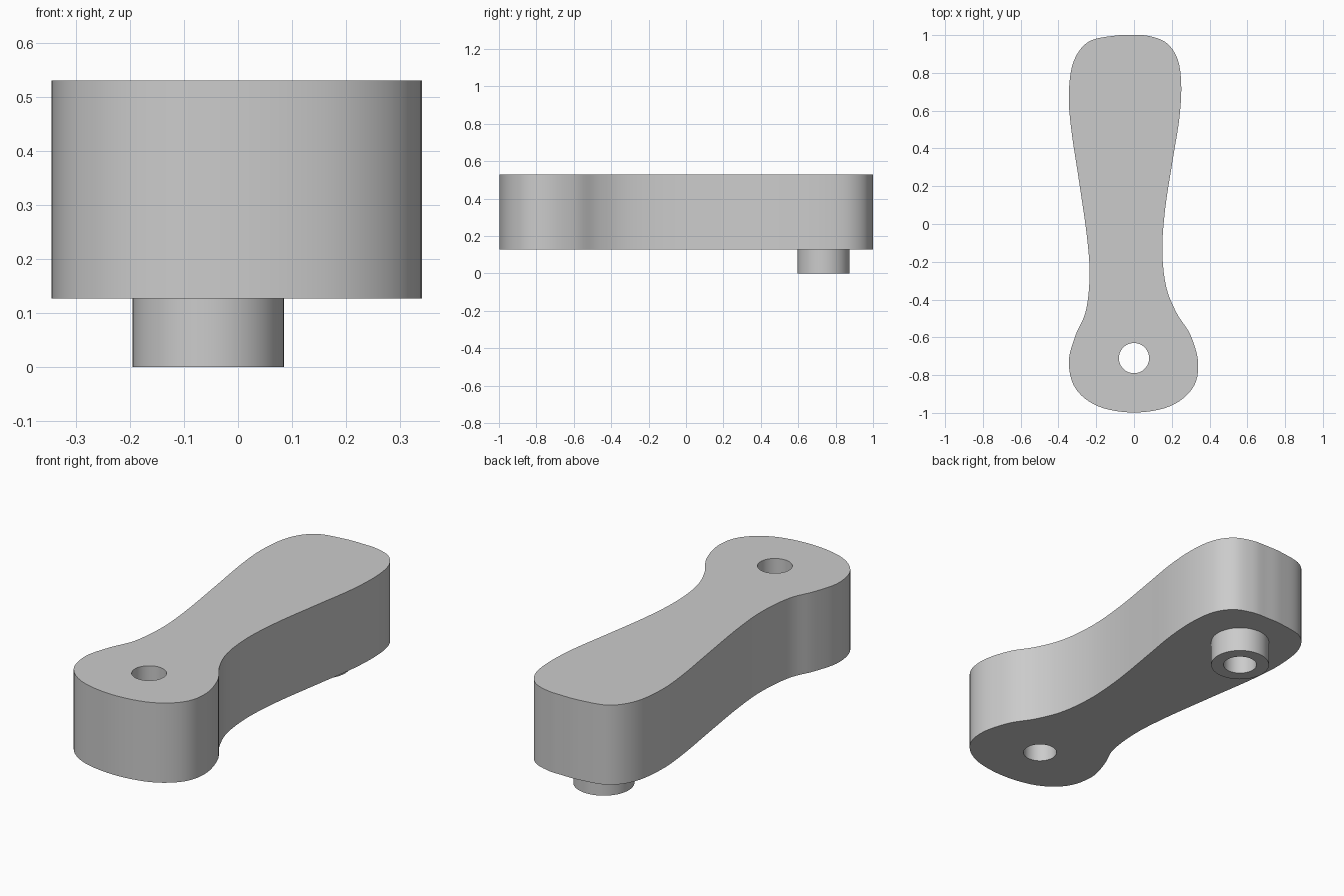
import bpy, bmesh, math
from mathutils import Vector

cube = bpy.data.objects.get("Cube")
if cube:
    bpy.data.objects.remove(cube, do_unlink=True)

grey = bpy.data.materials.new("light grey")
grey.use_nodes = True
grey.diffuse_color = (0.6, 0.6, 0.6, 1)
grey.node_tree.nodes["Principled BSDF"].inputs["Base Color"].default_value = (0.6, 0.6, 0.6, 1)


def circle(x, y, radius, count=64):
    return [Vector((x + radius * math.cos(math.tau * i / count),
                    y + radius * math.sin(math.tau * i / count))) for i in range(count)]


def smooth_loop(points, steps=6):
    """Closed Catmull-Rom curve through the points."""
    pts = [Vector(p) for p in points]
    n = len(pts)
    result = []
    for i in range(n):
        a, b, c, d = (pts[(i + k) % n] for k in (-1, 0, 1, 2))
        for s in range(steps):
            t = s / steps
            result.append(0.5 * (2 * b + (c - a) * t + (2 * a - 5 * b + 4 * c - d) * t ** 2
                                 + (3 * b - a - 3 * c + d) * t ** 3))
    return result


def extrude_loops(name, loops, bottom, top):
    """Fill an outline with holes and extrude it upwards."""
    bm = bmesh.new()
    edges = []
    for loop in loops:
        verts = [bm.verts.new((p.x, p.y, bottom)) for p in loop]
        edges += [bm.edges.new((v, verts[i - 1])) for i, v in enumerate(verts)]
    bmesh.ops.triangle_fill(bm, edges=edges, use_beauty=True, normal=(0, 0, 1))
    extruded = bmesh.ops.extrude_face_region(bm, geom=bm.faces[:], use_keep_orig=True)
    moved = [g for g in extruded["geom"] if isinstance(g, bmesh.types.BMVert)]
    bmesh.ops.translate(bm, verts=moved, vec=(0, 0, top - bottom))
    bmesh.ops.recalc_face_normals(bm, faces=bm.faces[:])
    mesh = bpy.data.meshes.new(name)
    bm.to_mesh(mesh)
    bm.free()
    mesh.materials.append(grey)
    obj = bpy.data.objects.new(name, mesh)
    bpy.context.collection.objects.link(obj)
    bpy.ops.object.select_all(action='DESELECT')
    obj.select_set(True)
    bpy.context.view_layer.objects.active = obj
    bpy.ops.object.shade_smooth_by_angle(angle=math.radians(35))
    return obj


# Waisted arm outline, clockwise from the far end
outline = [(-0.1, 0.997), (0, 1), (0.08, 0.995), (0.17, 0.96), (0.23, 0.875), (0.25, 0.74),
           (0.24, 0.56), (0.205, 0.34), (0.165, 0.08), (0.15, -0.14), (0.17, -0.33),
           (0.225, -0.47), (0.3, -0.59), (0.34, -0.74), (0.31, -0.87), (0.19, -0.965),
           (0, -0.998), (-0.19, -0.965), (-0.31, -0.87), (-0.345, -0.73), (-0.31, -0.59),
           (-0.255, -0.46), (-0.235, -0.27), (-0.25, -0.06), (-0.29, 0.22),
           (-0.332, 0.5), (-0.345, 0.69), (-0.32, 0.86), (-0.24, 0.965)]
extrude_loops("arm", [smooth_loop(outline), circle(0, -0.71, 0.08)], 0.127, 0.53)

# Hollow boss under the far end
boss = (-0.055, 0.735)
extrude_loops("boss", [circle(*boss, 0.14), circle(*boss, 0.08)], 0, 0.127)
